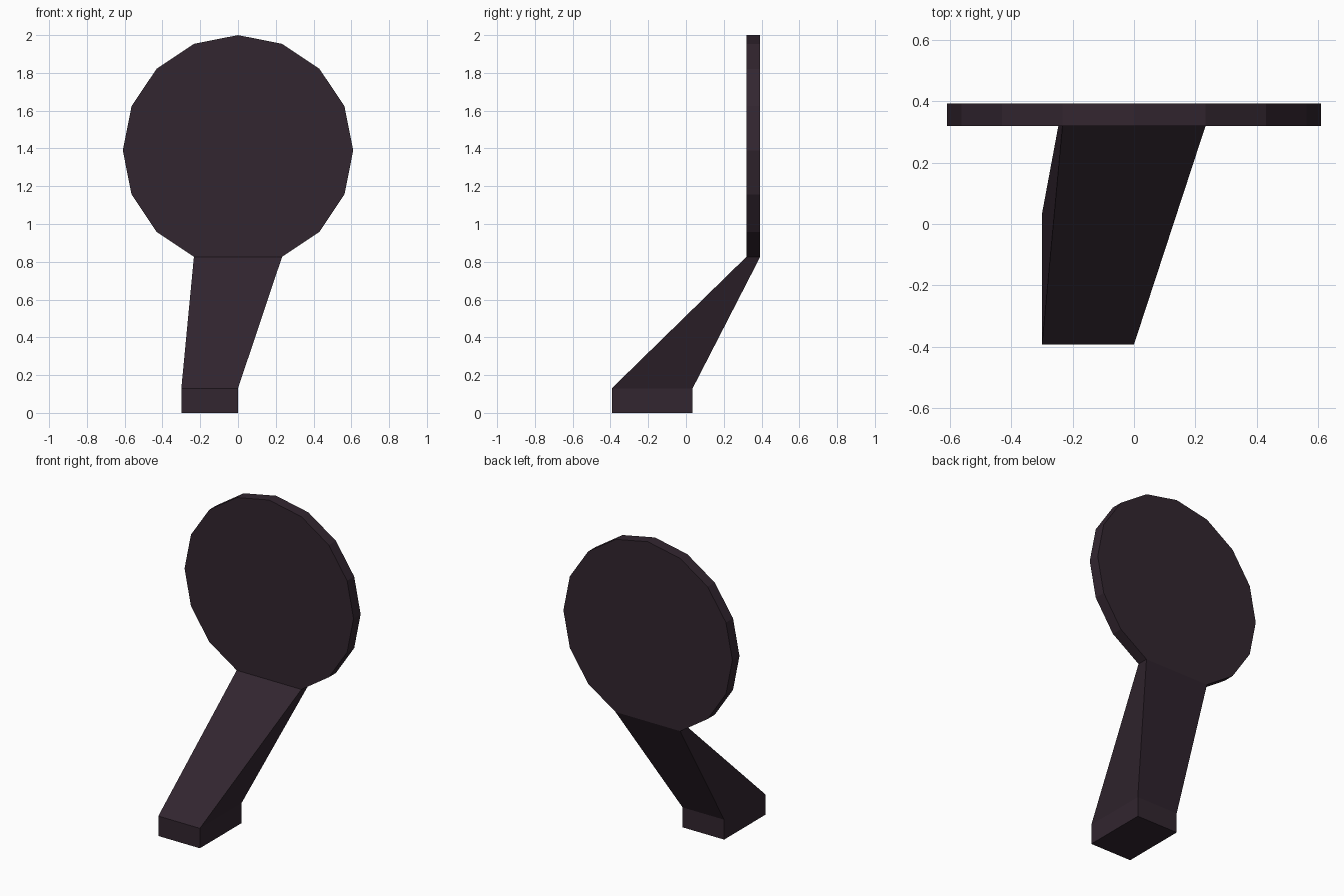
import bpy, bmesh, math
from mathutils import Vector

if "Cube" in bpy.data.objects:
    bpy.data.objects.remove(bpy.data.objects["Cube"])

mat = bpy.data.materials.new("dark plum")
mat.diffuse_color = (0.032, 0.019, 0.029, 1)
mat.use_nodes = True
mat.node_tree.nodes["Principled BSDF"].inputs["Base Color"].default_value = mat.diffuse_color

RADIUS, CENTRE_Z, SIDES = 0.61, 1.39, 16
FRONT, BACK = 0.32, 0.393

bm = bmesh.new()

# Round plate: 16-sided disc with its lowest corner cut flat to meet the stem
angles = [math.pi / 2 + 2 * math.pi * i / SIDES for i in range(SIDES) if i != SIDES // 2]
rim = [bm.verts.new((RADIUS * math.cos(a), FRONT, CENTRE_Z + RADIUS * math.sin(a))) for a in angles]
face = bm.faces.new(rim)
ext = bmesh.ops.extrude_face_region(bm, geom=[face])
bmesh.ops.translate(bm, vec=(0, BACK - FRONT, 0),
                    verts=[v for v in ext["geom"] if isinstance(v, bmesh.types.BMVert)])
bmesh.ops.recalc_face_normals(bm, faces=bm.faces)


def extend_down(face, x0, x1, y0, y1, z):
    """Extrude a face and fit its four corners to a level rectangle."""
    new = bmesh.ops.extrude_discrete_faces(bm, faces=[face])["faces"][0]
    c = new.calc_center_median()
    for v in new.verts:
        v.co = Vector((x0 if v.co.x < c.x else x1, y0 if v.co.y < c.y else y1, z))
    return new


# Slanted stem, then the straight foot
bottom = min(bm.faces, key=lambda f: f.calc_center_median().z)
stem_end = extend_down(bottom, -0.30, 0.0, -0.393, 0.035, 0.13)
extend_down(stem_end, -0.30, 0.0, -0.393, 0.035, 0.0)
bmesh.ops.recalc_face_normals(bm, faces=bm.faces)

mesh = bpy.data.meshes.new("round_paddle_on_stem")
bm.to_mesh(mesh)
bm.free()
mesh.materials.append(mat)
bpy.context.collection.objects.link(bpy.data.objects.new("round_paddle_on_stem", mesh))
